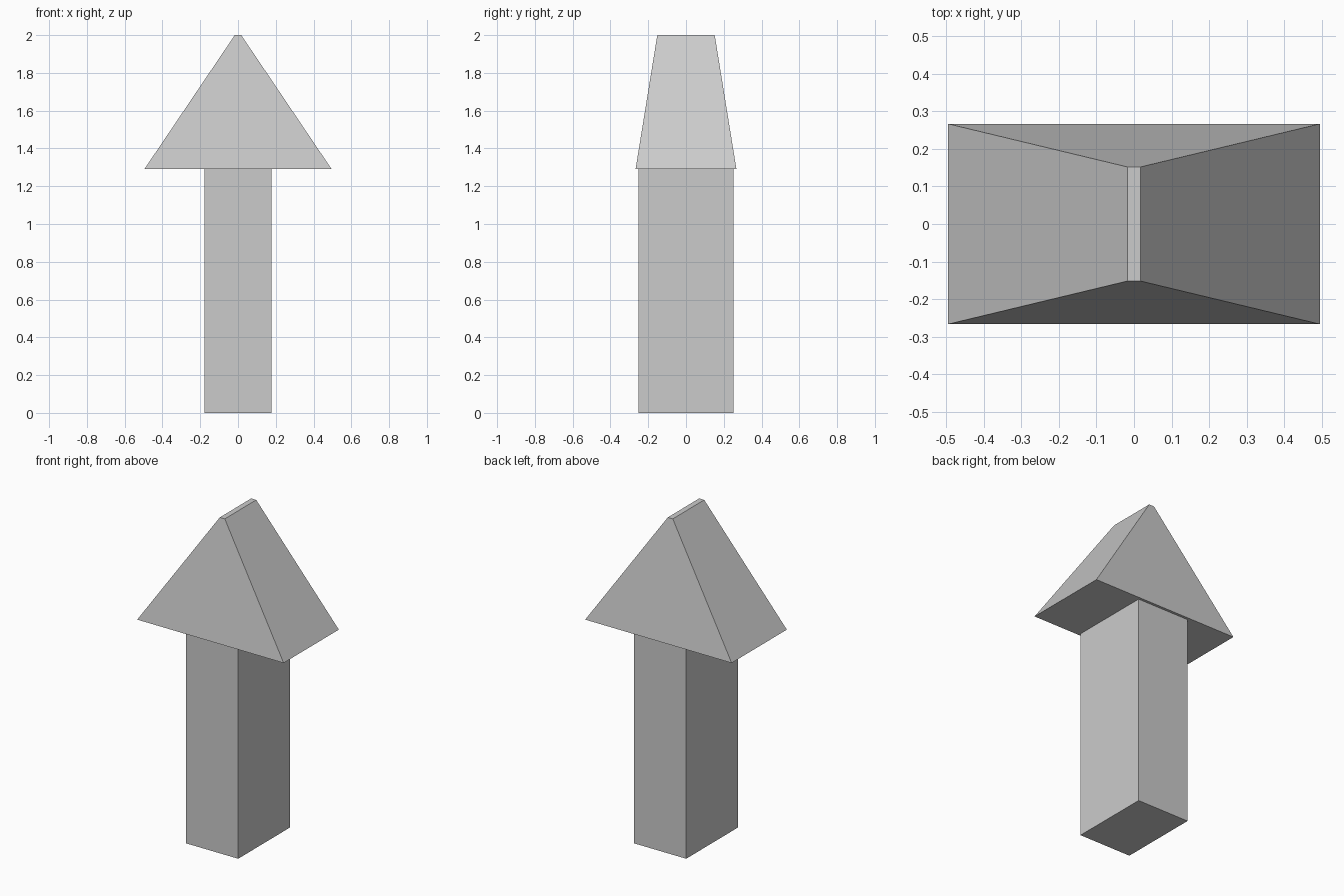
import bpy
import bmesh

if "Cube" in bpy.data.objects:
    bpy.data.objects.remove(bpy.data.objects["Cube"])


def tapered_block(name, z0, z1, bottom, top):
    """Four-sided block; bottom and top are (half width x, half depth y)."""
    bm = bmesh.new()
    bmesh.ops.create_cube(bm, size=2)
    for v in bm.verts:
        hx, hy = top if v.co.z > 0 else bottom
        v.co = (v.co.x * hx, v.co.y * hy, z1 if v.co.z > 0 else z0)
    mesh = bpy.data.meshes.new(name)
    bm.to_mesh(mesh)
    bm.free()
    obj = bpy.data.objects.new(name, mesh)
    bpy.context.collection.objects.link(obj)
    return obj


# Rectangular shaft
tapered_block("shaft", 0, 1.29, (0.177, 0.251), (0.177, 0.251))

# Wedge-shaped arrow head with a narrow flat ridge
tapered_block("arrow_head", 1.29, 2.0, (0.496, 0.267), (0.017, 0.152))
